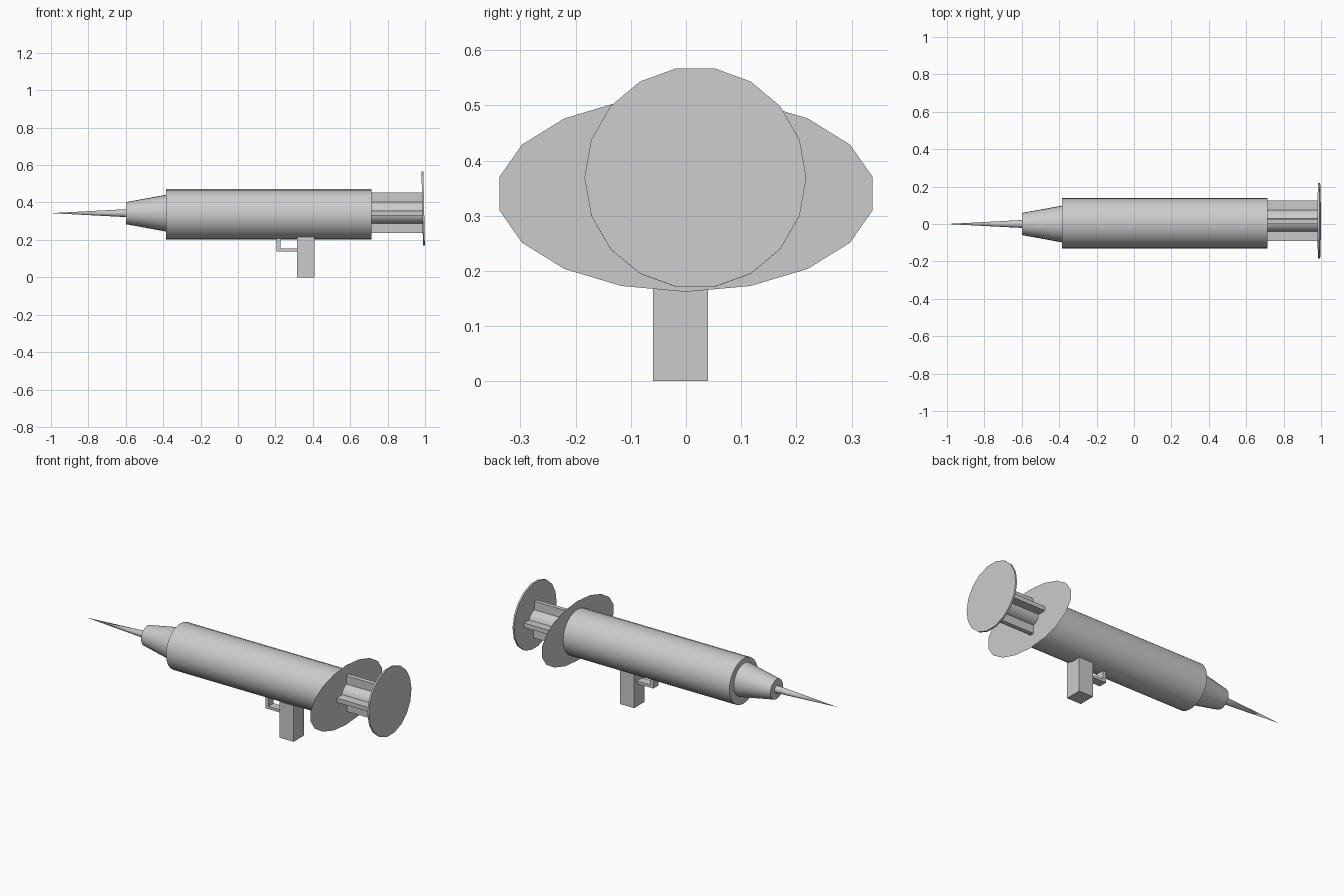
import bpy, bmesh, math
from mathutils import Matrix, Vector

if "Cube" in bpy.data.objects:
    bpy.data.objects.remove(bpy.data.objects["Cube"])


def finish(name, bm, smooth=False):
    mesh = bpy.data.meshes.new(name)
    bm.normal_update()
    bm.to_mesh(mesh)
    bm.free()
    ob = bpy.data.objects.new(name, mesh)
    bpy.context.collection.objects.link(ob)
    if smooth:
        bpy.ops.object.select_all(action='DESELECT')
        bpy.context.view_layer.objects.active = ob
        ob.select_set(True)
        bpy.ops.object.shade_smooth_by_angle(angle=math.radians(35))
    return ob


def tube_x(name, x0, x1, r0, r1, y, z, sides=24):
    """Capped cone or cylinder running along x."""
    bm = bmesh.new()
    # local z becomes +x
    mat = Matrix.Translation(((x0 + x1) / 2, y, z)) @ Matrix.Rotation(math.pi / 2, 4, 'Y')
    bmesh.ops.create_cone(bm, cap_ends=True, segments=sides, radius1=r0,
                          radius2=r1, depth=x1 - x0, matrix=mat)
    return finish(name, bm, True)


def box(name, lo, hi, roll=0.0):
    bm = bmesh.new()
    lo, hi = Vector(lo), Vector(hi)
    mat = (Matrix.Translation((lo + hi) / 2) @ Matrix.Rotation(roll, 4, 'X')
           @ Matrix.Diagonal((*(hi - lo), 1)))
    bmesh.ops.create_cube(bm, size=1, matrix=mat)
    return finish(name, bm)


# Needle, nozzle and barrel
tube_x("needle", -1.0, -0.60, 0, 0.021, 0, 0.343, 16)
tube_x("nozzle", -0.60, -0.38, 0.059, 0.099, 0, 0.343)
tube_x("barrel", -0.385, 0.715, 0.135, 0.135, 0.005, 0.336)

# Finger flange: a flat 18-sided oval
bm = bmesh.new()
bm.faces.new([bm.verts.new((0.717, 0.343 * math.cos(a), 0.34 + 0.178 * math.sin(a)))
              for a in (math.radians(10 + 20 * i) for i in range(18))])
finish("finger_flange", bm)

# Plunger: round core with a cross of ribs
PY, PZ = 0.017, 0.346
tube_x("plunger_core", 0.70, 0.987, 0.06, 0.06, PY, PZ, 18)
box("plunger_rib_vertical", (0.70, PY - 0.013, PZ - 0.108), (0.987, PY + 0.013, PZ + 0.108), 0.03)
box("plunger_rib_horizontal", (0.70, PY - 0.108, PZ - 0.013), (0.987, PY + 0.108, PZ + 0.013), 0.03)

# Thumb disc, leaning slightly
bm = bmesh.new()
bmesh.ops.create_cone(bm, cap_ends=True, segments=18, radius1=0.201, radius2=0.201, depth=0.01,
                      matrix=Matrix.Translation((0.99, 0.017, 0.369))
                      @ Matrix.Rotation(-0.02, 4, 'Y')
                      @ Matrix.Rotation(math.pi / 2, 4, 'Y'))
finish("thumb_disc", bm)

# Grip and trigger guard
box("grip", (0.315, -0.06, 0.0), (0.41, 0.04, 0.215))
box("guard_bottom", (0.205, -0.035, 0.137), (0.316, 0.015, 0.153))
box("guard_front", (0.205, -0.035, 0.153), (0.226, 0.015, 0.21))
